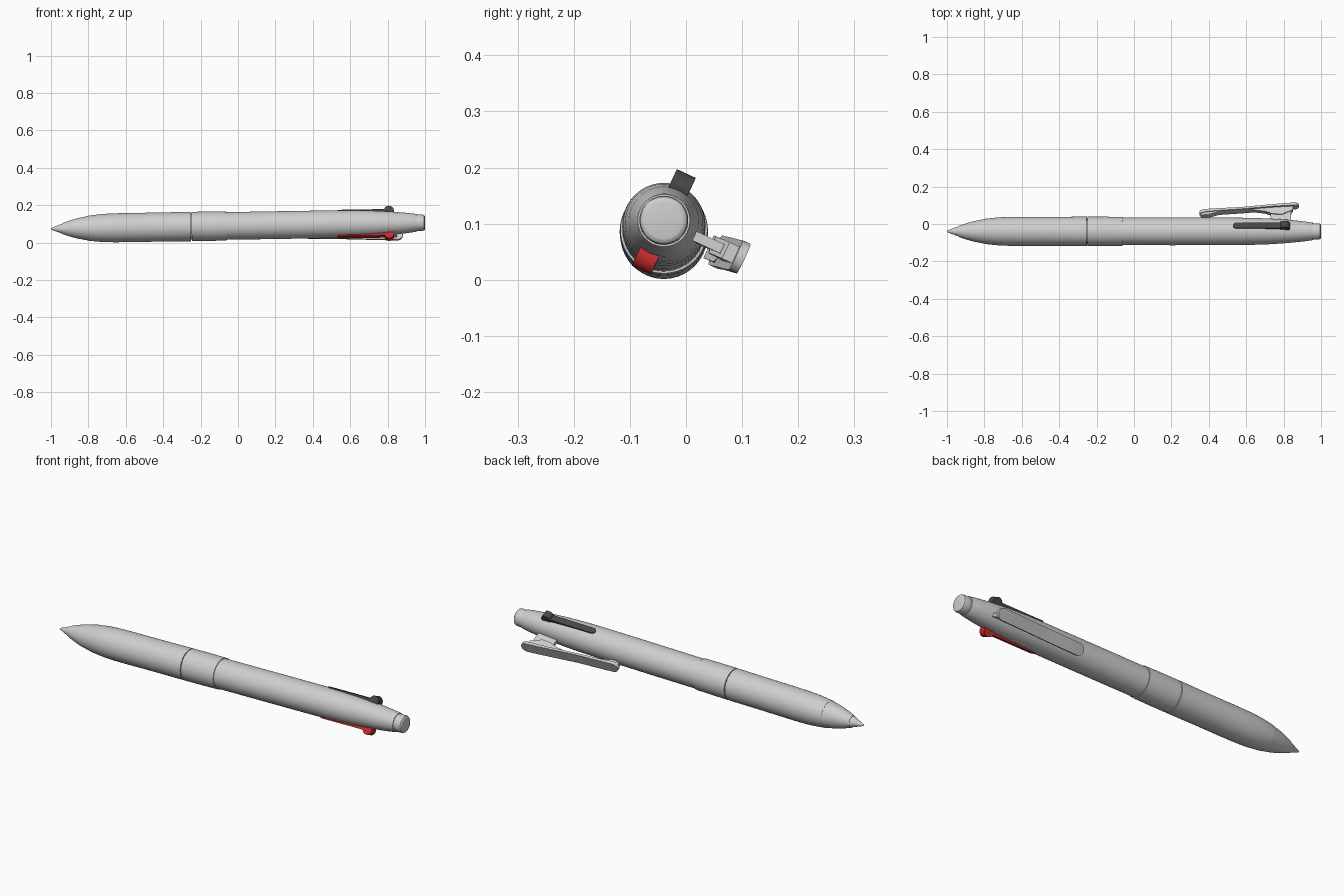
import bpy, bmesh, math
from mathutils import Matrix

if "Cube" in bpy.data.objects:
    bpy.data.objects.remove(bpy.data.objects["Cube"])

# Pen lies along x; in its own frame the clip points to +y and the sliders to +z / -z
SLOPE = 0.0165
FRAME = (Matrix.Translation((0, -0.0395, 0.090))
         @ Matrix.Rotation(-SLOPE, 4, 'Y')
         @ Matrix.Rotation(math.radians(-25), 4, 'X'))


def material(name, rgb):
    m = bpy.data.materials.new(name)
    m.diffuse_color = (*rgb, 1)
    m.use_nodes = True
    m.node_tree.nodes["Principled BSDF"].inputs["Base Color"].default_value = m.diffuse_color
    return m


GREY = material("light grey plastic", (0.62, 0.62, 0.62))
BLACK = material("dark slider", (0.065, 0.065, 0.065))
RED = material("red slider", (0.6, 0.025, 0.025))


def finish(bm, name, mat, angle=30, turn=0):
    bmesh.ops.recalc_face_normals(bm, faces=bm.faces)
    me = bpy.data.meshes.new(name)
    bm.to_mesh(me)
    bm.free()
    ob = bpy.data.objects.new(name, me)
    bpy.context.collection.objects.link(ob)
    me.materials.append(mat)
    ob.matrix_world = FRAME @ Matrix.Rotation(math.radians(turn), 4, 'X')
    bpy.ops.object.select_all(action='DESELECT')
    ob.select_set(True)
    bpy.context.view_layer.objects.active = ob
    bpy.ops.object.shade_smooth_by_angle(angle=math.radians(angle))
    return ob


def lathe(name, profile, mat, sides=64):
    """Closed solid of revolution about x from (x, radius) pairs."""
    bm = bmesh.new()
    rings = [[bm.verts.new((x, r * math.cos(2 * math.pi * i / sides),
                            r * math.sin(2 * math.pi * i / sides)))
              for i in range(sides)] for x, r in profile]
    for a, b in zip(rings, rings[1:]):
        for i in range(sides):
            j = (i + 1) % sides
            bm.faces.new((a[i], a[j], b[j], b[i]))
    bm.faces.new(rings[0])
    bm.faces.new(rings[-1])
    return finish(bm, name, mat)


def lerp(points, x):
    for (x0, a), (x1, b) in zip(points, points[1:]):
        if x <= x1:
            return a + (b - a) * (x - x0) / (x1 - x0)
    return points[-1][1]


def strip(name, x0, x1, half, outer, inner, mat, turn=0, round_ends=True):
    """Bar with round ends in plan; outer and inner heights follow x along +y."""
    xs = [x0 + (x1 - x0) * i / 24 for i in range(25)]
    if round_ends:
        cap = [half * (1 - math.cos(math.pi / 2 * i / 8)) for i in range(9)]
        xs = ([x0 + c for c in cap] + [x for x in xs if x0 + half < x < x1 - half]
              + [x1 - c for c in reversed(cap)])
    bm = bmesh.new()
    rings = []
    for x in xs:
        w = half
        d = min(x - x0, x1 - x)
        if round_ends and d < half:
            w = max(math.sqrt(max(half ** 2 - (half - d) ** 2, 0)), 0.001)
        o, n = lerp(outer, x), lerp(inner, x)
        rings.append([bm.verts.new((x, y, z))
                      for y, z in ((o, -w), (o, w), (n, w), (n, -w))])
    for a, b in zip(rings, rings[1:]):
        for i in range(4):
            j = (i + 1) % 4
            bm.faces.new((a[i], a[j], b[j], b[i]))
    bm.faces.new(rings[0])
    bm.faces.new(rings[-1])
    return finish(bm, name, mat, 35, turn)


# Writing point and nose cone, with fine seams
lathe("point", [(-1.0, 0.003), (-0.995, 0.006), (-0.935, 0.0285)], GREY)
lathe("nose_cone", [(-0.936, 0.030), (-0.90, 0.0425), (-0.86, 0.054), (-0.80, 0.066)], GREY)

# Grip, swelling gently, and the joining band
lathe("grip", [(-0.80, 0.0668), (-0.76, 0.0715), (-0.72, 0.0752), (-0.66, 0.0775),
               (-0.58, 0.0780), (-0.45, 0.0778), (-0.30, 0.0785), (-0.252, 0.0787)], GREY)
lathe("grip_core", [(-0.82, 0.055), (-0.78, 0.062), (-0.70, 0.07), (-0.04, 0.07)], GREY)
lathe("band", [(-0.248, 0.0787), (-0.15, 0.0785), (-0.062, 0.0775)], GREY)

# Rear barrel tapering to the end cap
lathe("barrel", [(-0.062, 0.0738), (0.2, 0.0742), (0.5, 0.0740), (0.62, 0.0725), (0.72, 0.0690),
                 (0.82, 0.0625), (0.90, 0.0545), (0.95, 0.0480), (0.956, 0.0465)], GREY)
lathe("end_cap", [(0.95, 0.042), (0.958, 0.0435), (0.988, 0.0435), (0.995, 0.0415),
                  (0.999, 0.037), (1.0, 0.033)], GREY)

# Two colour sliders, each a slim bar with a round thumb button
for label, turn, mat in (("black", 90, BLACK), ("red", -90, RED)):
    strip(label + "_slider_bar", 0.53, 0.83, 0.016,
          [(0.53, 0.077), (0.83, 0.077)], [(0.53, 0.045), (0.83, 0.045)], mat, turn)
    bm = bmesh.new()
    bmesh.ops.create_cone(bm, cap_ends=True, segments=32, radius1=0.026, radius2=0.026, depth=0.037,
                          matrix=Matrix.Translation((0.808, 0.069, 0)))
    finish(bm, label + "_slider_button", mat, 30, turn)

# Pocket clip: curved blade, bead under its free end, and mounting bracket
strip("clip_blade", 0.35, 0.88, 0.029,
      [(0.35, 0.116), (0.42, 0.122), (0.57, 0.130), (0.73, 0.146), (0.80, 0.153), (0.88, 0.159)],
      [(0.35, 0.098), (0.42, 0.108), (0.57, 0.119), (0.73, 0.134), (0.80, 0.139), (0.88, 0.143)], GREY)
strip("clip_bead", 0.355, 0.47, 0.022,
      [(0.35, 0.110), (0.47, 0.118)],
      [(0.35, 0.088), (0.39, 0.088), (0.47, 0.112)], GREY)
strip("clip_bracket", 0.62, 0.85, 0.016,
      [(0.62, 0.126), (0.73, 0.138), (0.85, 0.147)],
      [(0.62, 0.122), (0.70, 0.112), (0.74, 0.098), (0.79, 0.094), (0.85, 0.122)],
      GREY, round_ends=False)
strip("clip_foot", 0.73, 0.84, 0.009,
      [(0.73, 0.108), (0.84, 0.115)], [(0.73, 0.055), (0.84, 0.050)], GREY, round_ends=False)
